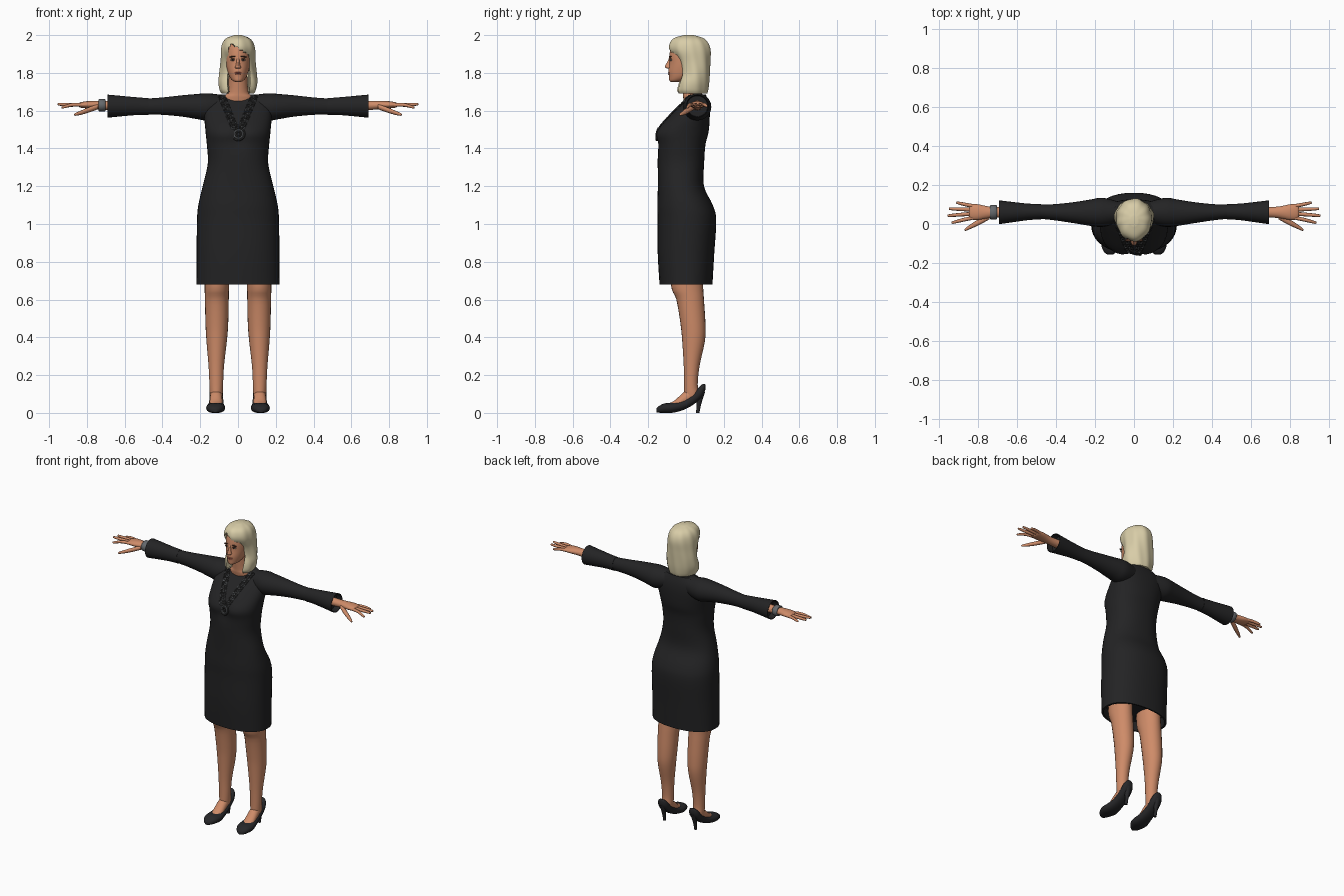
import bpy, bmesh, math
from mathutils import Vector
from mathutils.bvhtree import BVHTree

cube = bpy.data.objects.get("Cube")
if cube:
    bpy.data.objects.remove(cube)


def material(name, r, g, b):
    m = bpy.data.materials.new(name)
    m.use_nodes = True
    m.diffuse_color = (r, g, b, 1)
    m.node_tree.nodes["Principled BSDF"].inputs["Base Color"].default_value = (r, g, b, 1)
    return m


SKIN = material("skin", 0.62, 0.26, 0.14)
DRESS = material("black cloth", 0.017, 0.017, 0.018)
SHOE = material("shoe leather", 0.02, 0.02, 0.022)
HAIR = material("blonde hair", 0.69, 0.61, 0.39)
BROW = material("dark brown", 0.06, 0.025, 0.015)
LIPS = material("lips", 0.36, 0.09, 0.06)
CHARCOAL = material("charcoal metal", 0.03, 0.03, 0.03)
STEEL = material("steel grey", 0.13, 0.14, 0.15)
EYE = material("eye white", 0.5, 0.42, 0.36)
made = []


def add(name, mesh, mat=None):
    if mat:
        mesh.materials.append(mat)
    obj = bpy.data.objects.new(name, mesh)
    bpy.context.scene.collection.objects.link(obj)
    made.append(obj)
    return obj


def smooth_rings(rings, steps):
    """Catmull-Rom interpolation between the given sections."""
    pts = [Vector(r) for r in rings]
    out = []
    for i in range(len(pts) - 1):
        a, b, c, d = pts[max(i - 1, 0)], pts[i], pts[i + 1], pts[min(i + 2, len(pts) - 1)]
        for k in range(steps):
            t = k / steps
            out.append(b + 0.5 * t * (c - a + t * (2 * a - 5 * b + 4 * c - d
                                                   + t * (3 * (b - c) + d - a))))
    return out + [pts[-1]]


def loft(name, axis, rings, mat, n=24, steps=4, power=1.0, hollow=None, deform=None):
    """Skin oval sections (position, centre u, centre v, radius u, radius v) along an axis."""
    order = {"x": (0, 1, 2), "y": (1, 0, 2), "z": (2, 0, 1)}[axis]
    secs = smooth_rings(rings, steps)
    if hollow:  # recessed opening at the last section
        e = secs[-1]
        secs.append(Vector((e[0], e[1], e[2], e[3] * 0.94, e[4] * 0.94)))
        secs.append(Vector((e[0] + hollow, e[1], e[2], e[3] * 0.9, e[4] * 0.9)))
    bm = bmesh.new()
    loops = []
    for p, cu, cv, ru, rv in secs:
        loop = []
        for i in range(n):
            a = math.tau * i / n
            co = Vector((0, 0, 0))
            co[order[0]] = p
            co[order[1]] = cu + ru * math.copysign(abs(math.cos(a)) ** power, math.cos(a))
            co[order[2]] = cv + rv * math.copysign(abs(math.sin(a)) ** power, math.sin(a))
            loop.append(bm.verts.new(deform(co) if deform else co))
        loops.append(loop)
    for lo, hi in zip(loops, loops[1:]):
        for i in range(n):
            j = (i + 1) % n
            bm.faces.new((lo[i], lo[j], hi[j], hi[i]))
    bm.faces.new(loops[0])
    bm.faces.new(loops[-1])
    bmesh.ops.recalc_face_normals(bm, faces=bm.faces)
    mesh = bpy.data.meshes.new(name)
    bm.to_mesh(mesh)
    bm.free()
    return add(name, mesh, mat)


def ball(name, centre, size, mat, tilt=0):
    bm = bmesh.new()
    bmesh.ops.create_uvsphere(bm, u_segments=16, v_segments=10, radius=1)
    mesh = bpy.data.meshes.new(name)
    bm.to_mesh(mesh)
    bm.free()
    obj = add(name, mesh, mat)
    obj.location, obj.scale, obj.rotation_euler = centre, size, (0, tilt, 0)


# Dress body, hem upward order reversed so the hem is the open end
def bust(co):
    if co.y < 0:
        co.y += 0.02 * math.exp(-(co.x / 0.04) ** 2 - ((co.z - 1.47) / 0.07) ** 2)
    return co


dress = loft("dress_body", "z", [
    (1.685, 0, .06, .10, .045), (1.64, 0, .05, .165, .07), (1.58, 0, .023, .178, .103),
    (1.49, 0, -.02, .172, .14), (1.42, 0, -.025, .165, .128), (1.32, 0, -.027, .16, .123),
    (1.2, 0, -.027, .187, .122), (1.1, 0, -.005, .21, .147), (1.02, 0, .005, .217, .155),
    (.85, 0, 0, .219, .15), (.68, 0, 0, .22, .14)],
    DRESS, n=40, power=0.88, hollow=0.06, deform=bust)

# Neck, head and nose
loft("neck", "z", [(1.6, 0, .05, .08, .05), (1.67, 0, .04, .078, .055),
                   (1.70, 0, .032, .055, .05), (1.8, 0, .02, .048, .05)], SKIN)
loft("head", "z", [(1.752, 0, -.06, .014, .02), (1.76, 0, -.045, .03, .043),
                   (1.78, 0, -.025, .045, .065), (1.81, 0, -.008, .056, .085),
                   (1.85, 0, 0, .064, .088), (1.9, 0, .005, .066, .092),
                   (1.95, 0, .005, .055, .078), (1.98, 0, .01, .02, .03)], SKIN, n=32)
loft("nose", "z", [(1.822, 0, -.088, .010, .012), (1.829, 0, -.09, .016, .020),
                   (1.84, 0, -.088, .012, .022), (1.86, 0, -.084, .008, .014),
                   (1.885, 0, -.082, .007, .006)], SKIN, n=12)
ball("upper_lip", (0, -.088, 1.801), (.021, .008, .0035), LIPS)
ball("lower_lip", (0, -.087, 1.794), (.017, .008, .0045), LIPS)


# Hair shell, drawn back inside the head where the face is open, with a side parting
def part_hair(co):
    over = co.x + 0.035
    line = 1.95 - 0.75 * over if over > 0 else 1.95 + 3 * over
    if co.z < line and abs(co.x - 0.004) < 0.054 and co.y < 0.02:
        co.y = 0.03
    else:
        a = math.atan2(co.y - 0.03, co.x)
        wave = 1 + 0.018 * math.sin(9 * a + 14 * co.z)
        co.x *= wave
        co.y = 0.03 + (co.y - 0.03) * wave
    return co


loft("hair", "z", [(1.69, 0, .027, .085, .085), (1.71, 0, .027, .096, .09),
                   (1.75, 0, .035, .102, .087), (1.80, 0, .045, .098, .08),
                   (1.86, 0, .04, .092, .088), (1.92, 0, .022, .09, .108),
                   (1.96, 0, .017, .08, .1), (1.985, 0, .015, .058, .075),
                   (2.0, 0, .015, .02, .025)], HAIR, n=64, steps=5, deform=part_hair)

# Parts that come in left and right pairs
for side, s in (("left", 1), ("right", -1)):
    def pair(name, axis, rings, mat, **kw):
        def flip(co):
            co.x *= s
            return co
        return loft(f"{side}_{name}", axis, rings, mat, deform=flip, **kw)

    # Face details
    ball(f"{side}_eye", (s * .027, -.079, 1.868), (.012, .006, .005), EYE)
    ball(f"{side}_iris", (s * .027, -.083, 1.868), (.005, .004, .005), BROW)
    ball(f"{side}_eyelid", (s * .027, -.081, 1.8735), (.014, .007, .002), BROW)
    ball(f"{side}_eyebrow", (s * .029, -.083, 1.886), (.018, .007, .0032), BROW, s * 0.12)

    # Sleeve and flared cuff
    pair("sleeve", "x", [(.08, .06, 1.625, .055, .058), (.16, .06, 1.62, .074, .072),
                         (.22, .058, 1.622, .068, .066), (.3, .058, 1.625, .055, .056),
                         (.4, .06, 1.624, .042, .046), (.48, .063, 1.622, .036, .042)], DRESS)
    pair("cuff", "x", [(.475, .063, 1.622, .039, .044), (.55, .062, 1.624, .043, .048),
                       (.69, .06, 1.624, .061, .061)], DRESS, hollow=-0.04)

    # Hand and fingers
    pair("hand", "x", [(.62, .06, 1.628, .03, .027), (.7, .06, 1.628, .027, .024),
                       (.75, .06, 1.63, .031, .022), (.8, .061, 1.631, .04, .019),
                       (.835, .062, 1.63, .038, .014), (.845, .062, 1.63, .025, .006)], SKIN)
    fingers = {"index": (.82, .033, .935, .008, 1.618), "middle": (.82, .053, .955, .043, 1.634),
               "ring": (.82, .073, .948, .078, 1.632), "little": (.81, .09, .91, .108, 1.624)}
    for finger, (x0, y0, x1, y1, z1) in fingers.items():
        pair(finger + "_finger", "x", [(x0, y0, 1.63, .010, .010),
                                       ((x0 + x1) / 2, (y0 + y1) / 2, 1.631, .0095, .0095),
                                       (x1 - .008, y1, z1, .007, .007), (x1, y1, z1, .002, .002)],
             SKIN, n=10, steps=3)
    pair("thumb", "x", [(.74, .04, 1.622, .016, .014), (.79, .012, 1.604, .016, .014),
                        (.835, -.012, 1.588, .012, .011), (.862, -.028, 1.58, .007, .007),
                        (.868, -.03, 1.579, .002, .002)], SKIN, n=12)

    # Leg and foot
    pair("leg", "z", [(.9, .11, 0, .07, .08), (.68, .112, .005, .065, .085),
                      (.6, .112, .022, .063, .073), (.47, .112, .037, .06, .066),
                      (.38, .113, .04, .054, .06), (.25, .115, .03, .041, .042),
                      (.15, .115, .026, .036, .036), (.1, .115, .03, .034, .04),
                      (.07, .115, .03, .03, .035)], SKIN)
    pair("foot", "y", [(-.1, .117, .028, .03, .02), (-.06, .117, .04, .034, .026),
                       (-.01, .116, .072, .033, .04), (.04, .115, .1, .03, .045)], SKIN)

    # Court shoe with stiletto heel
    pair("shoe", "y", [(-.157, .122, .012, .012, .01), (-.145, .122, .018, .03, .017),
                       (-.115, .12, .025, .046, .025), (-.075, .118, .027, .05, .027),
                       (-.02, .116, .04, .041, .027), (.03, .115, .068, .037, .03),
                       (.075, .115, .108, .035, .035), (.095, .115, .128, .025, .026),
                       (.102, .115, .135, .01, .014)], SHOE, power=0.85)
    pair("heel", "z", [(0, .115, .062, .009, .009), (.05, .115, .069, .012, .013),
                       (.11, .115, .08, .024, .021)], SHOE, n=14)

# Wrist bracelet
loft("bracelet", "x", [(-.738, .06, 1.629, .03, .027), (-.734, .06, 1.629, .037, .033),
                       (-.706, .06, 1.628, .037, .033), (-.702, .06, 1.628, .03, .027)],
     STEEL, steps=2)

# Chain of office: double rows of links laid on the chest, meeting at a round pendant
tree = BVHTree.FromPolygons([v.co for v in dress.data.vertices],
                            [p.vertices for p in dress.data.polygons])


def ring_mesh(name, radius, thick, mat):
    bpy.ops.mesh.primitive_torus_add(major_radius=radius, minor_radius=thick,
                                     major_segments=14, minor_segments=6)
    obj = bpy.context.object
    mesh = obj.data
    mesh.name = name
    bpy.data.objects.remove(obj)
    mesh.materials.append(mat)
    return mesh


def on_chest(name, mesh, x, z):
    hit, normal, _, _ = tree.ray_cast(Vector((x, -1, z)), Vector((0, 1, 0)))
    if hit:
        obj = add(name, mesh)
        obj.location = hit + normal * 0.004
        obj.rotation_euler = normal.to_track_quat("Z", "Y").to_euler()


links = [ring_mesh("dark_link", .009, .0035, CHARCOAL), ring_mesh("bright_link", .008, .003, STEEL)]
COUNT = 15
for s in (1, -1):
    for i in range(COUNT):
        t = i / (COUNT - 1)
        for row in (0, 1):
            on_chest("chain_link", links[(i + row) % 3 == 0],
                     s * (.076 - .066 * t + .017 * row), 1.672 - .165 * t)
for radius, mat in ((.033, CHARCOAL), (.023, STEEL), (.013, CHARCOAL)):
    on_chest("pendant_ring", ring_mesh("pendant_ring", radius, .005, mat), .004, 1.475)

# Smooth shading with crisp edges
bpy.ops.object.select_all(action="DESELECT")
for obj in made:
    obj.select_set(True)
bpy.context.view_layer.objects.active = dress
bpy.ops.object.shade_smooth_by_angle(angle=math.radians(45))
